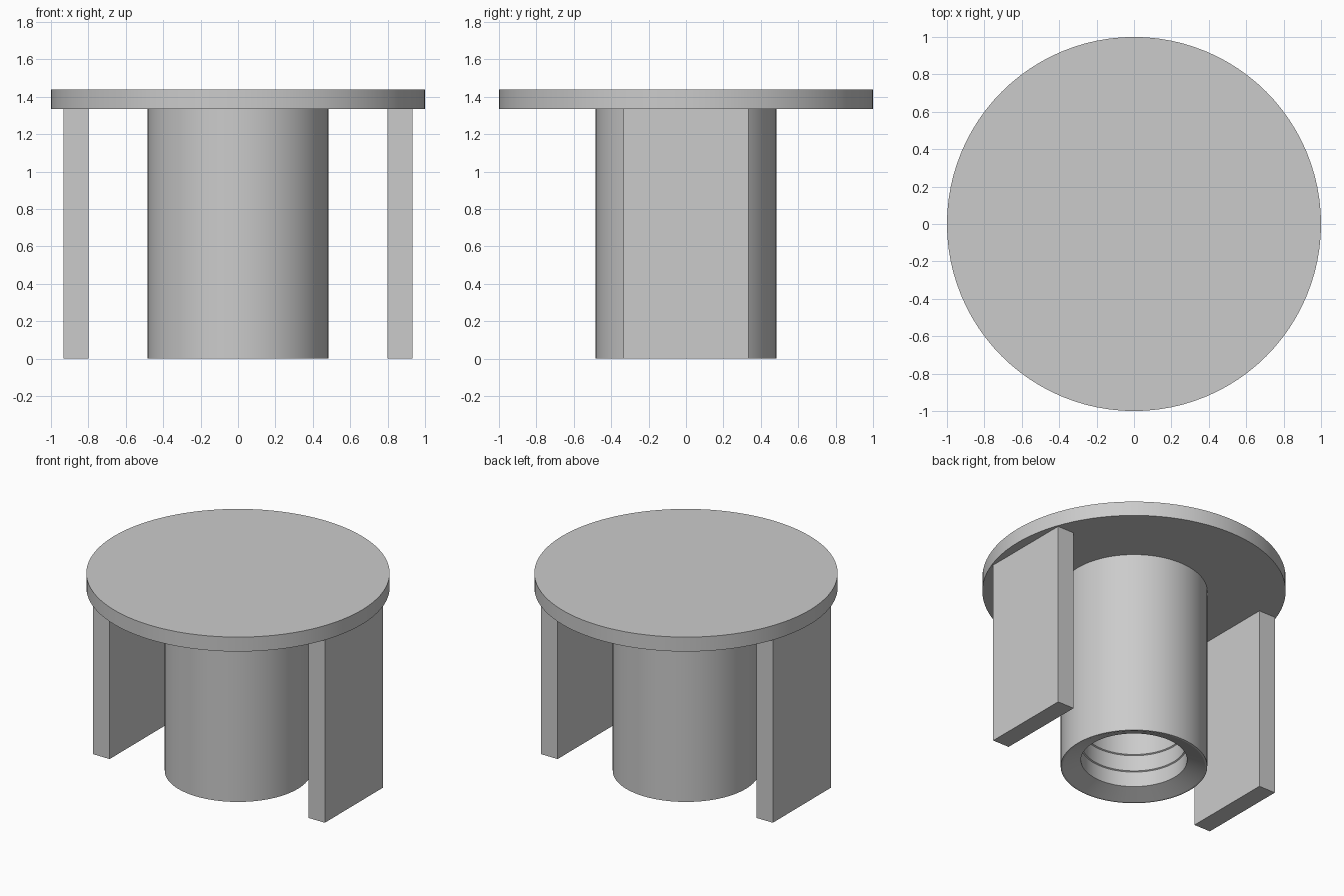
import bpy, bmesh
from math import radians

cube = bpy.data.objects.get("Cube")
if cube:
    bpy.data.objects.remove(cube, do_unlink=True)

# One plain grey for every part
grey = bpy.data.materials.new("plain grey")
grey.use_nodes = True
colour = (0.6, 0.6, 0.6, 1)
grey.diffuse_color = colour
grey.node_tree.nodes["Principled BSDF"].inputs["Base Color"].default_value = colour


def finish(name, bm, smooth=False):
    bmesh.ops.recalc_face_normals(bm, faces=bm.faces)
    mesh = bpy.data.meshes.new(name)
    bm.to_mesh(mesh)
    bm.free()
    mesh.materials.append(grey)
    obj = bpy.data.objects.new(name, mesh)
    bpy.context.collection.objects.link(obj)
    if smooth:
        bpy.ops.object.select_all(action='DESELECT')
        bpy.context.view_layer.objects.active = obj
        obj.select_set(True)
        bpy.ops.object.shade_smooth_by_angle(angle=radians(20))
    return obj


def lathe(name, profile, steps=96):
    """Spin an (r, z) profile around the z axis."""
    bm = bmesh.new()
    verts = [bm.verts.new((r, 0, z)) for r, z in profile]
    edges = [bm.edges.new(pair) for pair in zip(verts, verts[1:])]
    bmesh.ops.spin(bm, geom=verts + edges, cent=(0, 0, 0), axis=(0, 0, 1),
                   angle=radians(360), steps=steps)
    bmesh.ops.remove_doubles(bm, verts=bm.verts, dist=1e-4)
    return finish(name, bm, True)


def box(name, low, high):
    bm = bmesh.new()
    bmesh.ops.create_cube(bm, size=1)
    for v in bm.verts:
        v.co = [a + (b - a) * (c + 0.5) for a, b, c in zip(low, high, v.co)]
    return finish(name, bm)


UNDER, TOP = 1.335, 1.44

# Round table top
lathe("table_top", [(0, UNDER), (1, UNDER), (1, TOP), (0, TOP)])

# Hollow centre column: countersunk mouth and a bore with shallow steps
lathe("centre_column", [
    (0.483, UNDER), (0.483, 0), (0.47, 0), (0.35, 0.05),
    (0.35, 0.16), (0.342, 0.165), (0.342, 0.28), (0.334, 0.285),
    (0.334, UNDER - 0.002), (0, UNDER - 0.002)])

# Flat slab legs on both sides
for side, sign in (("left", 1), ("right", -1)):
    xs = sorted((sign * 0.8, sign * 0.932))
    box(side + "_leg", (xs[0], -0.333, 0), (xs[1], 0.333, UNDER))
